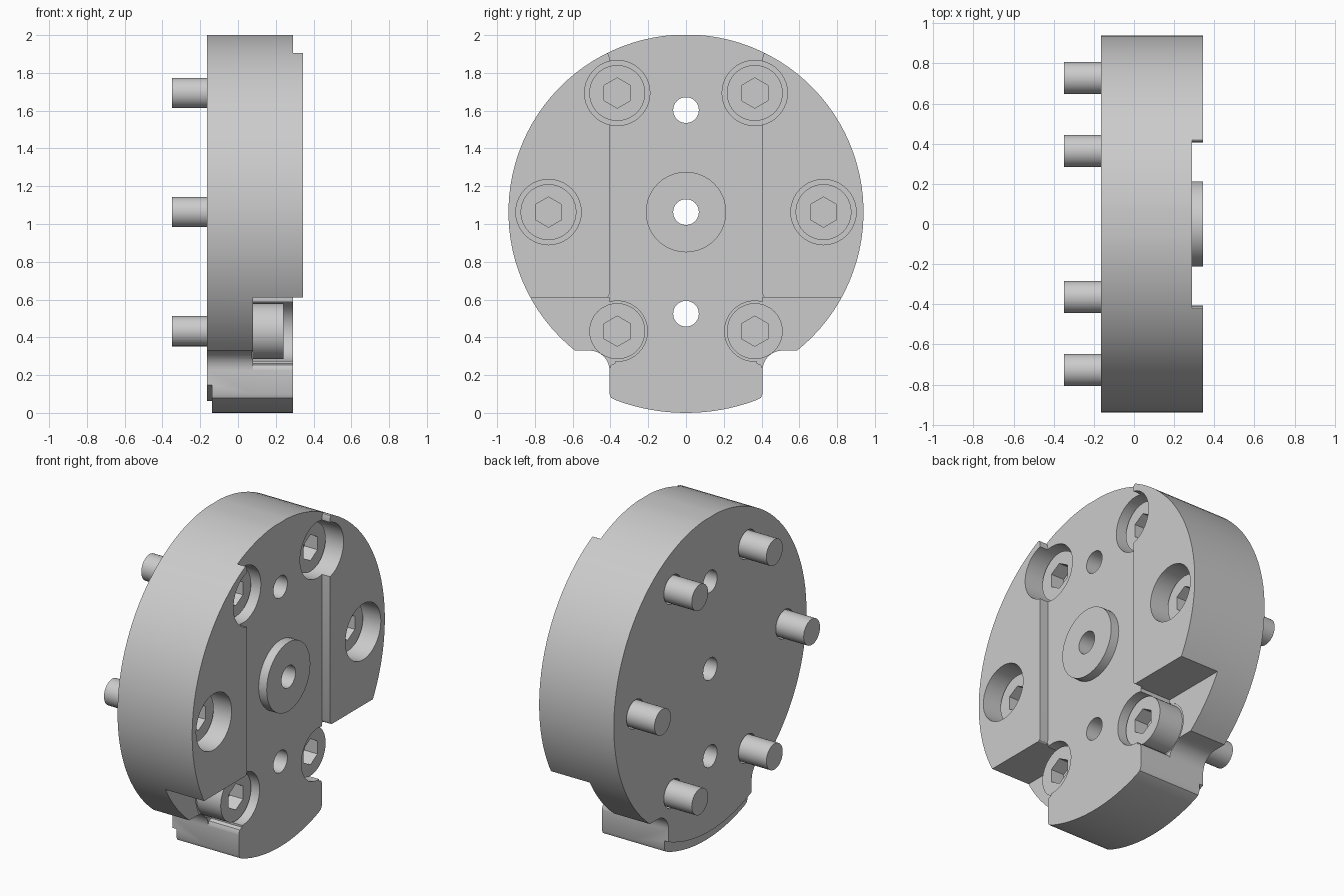
import bpy, bmesh
from math import sin, cos, pi, radians

if "Cube" in bpy.data.objects:
    bpy.data.objects.remove(bpy.data.objects["Cube"])

CZ = 1.063          # height of the disc axis
BACK, FACE, FLOOR, SEAT = -0.165, 0.345, 0.29, 0.08


def arc(cy, cz, r, a0, a1, n):
    """Points (y, z) on an arc, angles in degrees."""
    return [(cy + r * cos(radians(a0 + (a1 - a0) * i / n)),
             cz + r * sin(radians(a0 + (a1 - a0) * i / n))) for i in range(n + 1)]


def circle(cy, cz, r, n=40):
    return arc(cy, cz, r, 90, 450, n)[:-1]


def mirrored(half):
    """Close a right-hand half outline with its mirror image."""
    return half + [(-y, z) for y, z in reversed(half) if abs(y) > 1e-5]


def prism(name, pts, x0, x1):
    """Extrude a (y, z) outline along x."""
    bm = bmesh.new()
    face = bm.faces.new([bm.verts.new((x0, y, z)) for y, z in pts])
    new = bmesh.ops.extrude_face_region(bm, geom=[face])["geom"]
    verts = [g for g in new if isinstance(g, bmesh.types.BMVert)]
    bmesh.ops.translate(bm, verts=verts, vec=(x1 - x0, 0, 0))
    bmesh.ops.recalc_face_normals(bm, faces=bm.faces)
    me = bpy.data.meshes.new(name)
    bm.to_mesh(me)
    bm.free()
    ob = bpy.data.objects.new(name, me)
    bpy.context.collection.objects.link(ob)
    return ob


def combine(ob, tool, op="DIFFERENCE"):
    """Apply a boolean and delete the tool object."""
    mod = ob.modifiers.new("cut", "BOOLEAN")
    mod.operation, mod.solver, mod.object = op, "EXACT", tool
    bpy.context.view_layer.objects.active = ob
    bpy.ops.object.modifier_apply(modifier=mod.name)
    bpy.data.objects.remove(tool)


def smooth(ob):
    bpy.ops.object.select_all(action="DESELECT")
    ob.select_set(True)
    bpy.context.view_layer.objects.active = ob
    bpy.ops.object.shade_smooth_by_angle(angle=radians(30))


# Disc with a bottom tongue
half = arc(0, CZ, 0.94, 90, -51.2, 40)
half += arc(0.51, 0.225, 0.105, 90, 180, 8)
half += [(0.405, 0.10), (0.396, 0.08)]
half += arc(0, CZ, 1.063, -69.5, -90, 8)
half[-1] = (0, 0)
half[0] = (0, CZ + 0.937)
body = prism("clamp_disc", mirrored(half), BACK, FACE)

# Side notches beside the tongue
notch = [(0.405, -0.1), (0.405, 0.235), (0.397, 0.254), (0.375, 0.262), (0.375, 0.57),
         (0.405, 0.58), (0.405, 0.61), (1.2, 0.61), (1.2, -0.1)]
for s in (1, -1):
    combine(body, prism("notch_cutter", [(s * y, z) for y, z in notch], SEAT, 0.6))

# Vertical channel in the face, leaving the round boss
channel = [(0, 2.2), (0.43, 2.2), (0.43, 1.91), (0.411, 1.9), (0.405, 1.88), (0.405, 0.63),
           (0.411, 0.616), (0.423, 0.608), (0.423, -0.1), (0, -0.1)]
cutter = prism("channel_cutter", mirrored(channel), FLOOR, 0.6)
combine(cutter, prism("boss_cutter", circle(0, CZ, 0.213), 0.2, 0.7))
combine(body, cutter)

# Shallow step on the back of the tongue
step = arc(0, CZ, 1.0, -120, -60, 32) + arc(0, CZ, 1.3, -60, -120, 16)
combine(body, prism("step_cutter", step, -0.4, -0.137))

# Through holes on the centre line
for z in (1.603, CZ, 0.525):
    combine(body, prism("hole_cutter", circle(0, z, 0.068, 32), -0.5, 0.6))

# Six socket screws in counterbores
for i in range(6):
    a = i * pi / 3
    y, z = 0.728 * cos(a), CZ + 0.728 * sin(a)
    bore = 0.16 if z < 0.8 else 0.173
    combine(body, prism("bore_cutter", circle(y, z, bore), 0.075, 0.6))
    combine(body, prism("shaft_cutter", circle(y, z, 0.088, 32), -0.5, 0.2))
    screw = prism("socket_screw_%d" % (i + 1), circle(y, z, 0.148), 0.076, 0.24)
    combine(screw, prism("shaft", circle(y, z, 0.08, 32), -0.35, 0.12), "UNION")
    combine(screw, prism("socket_cutter", circle(y, z, 0.08, 6), 0.15, 0.4))
    smooth(screw)

smooth(body)
